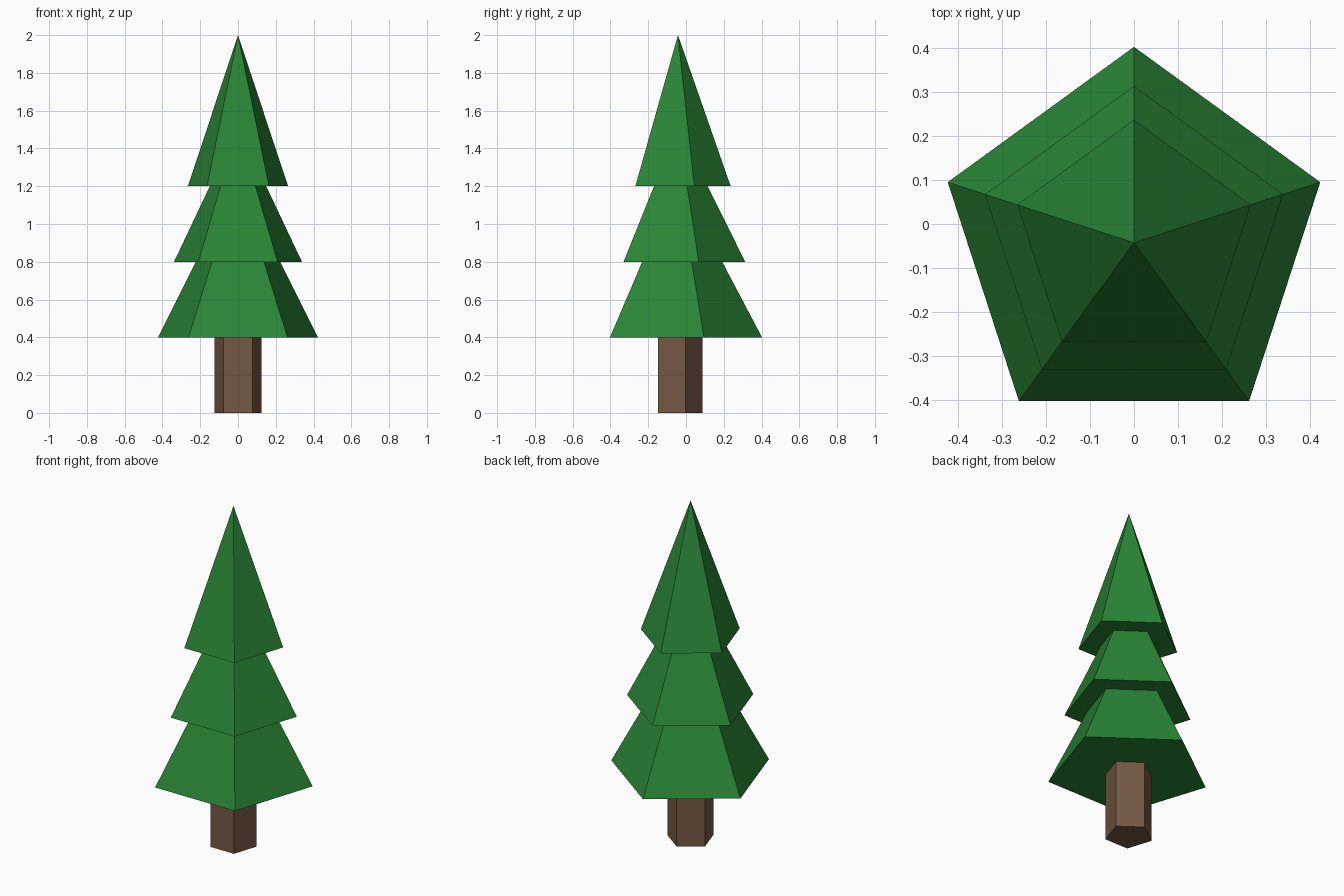
import bpy, math

if "Cube" in bpy.data.objects:
    bpy.data.objects.remove(bpy.data.objects["Cube"])

CY = -0.0425  # pentagon centre, so the bounds are centred on y = 0


def material(name, rgb):
    m = bpy.data.materials.new(name)
    m.diffuse_color = (*rgb, 1)
    m.use_nodes = True
    m.node_tree.nodes["Principled BSDF"].inputs["Base Color"].default_value = m.diffuse_color
    return m


def five_sided(name, r_bottom, r_top, z0, z1, mat):
    """Pentagonal frustum or pyramid with one corner pointing to the back."""
    bpy.ops.mesh.primitive_cone_add(vertices=5, radius1=r_bottom, radius2=r_top,
                                    depth=z1 - z0, location=(0, CY, (z0 + z1) / 2))
    ob = bpy.context.object
    ob.name = name
    # make sure a corner points to +y
    v = ob.data.vertices[0].co
    turn = math.pi / 2 - math.atan2(v.y, v.x)
    ob.rotation_euler.z = turn
    ob.data.materials.append(mat)
    return ob


green = material("leaf green", (0.022, 0.235, 0.036))
brown = material("bark brown", (0.175, 0.098, 0.057))

# trunk
five_sided("trunk", 0.13, 0.13, 0.0, 0.4, brown)

# three tiers of branches
five_sided("lower_branches", 0.445, 0.234, 0.4, 0.8, green)
five_sided("middle_branches", 0.356, 0.157, 0.8, 1.2, green)
five_sided("top_branches", 0.279, 0.0, 1.2, 2.0, green)
